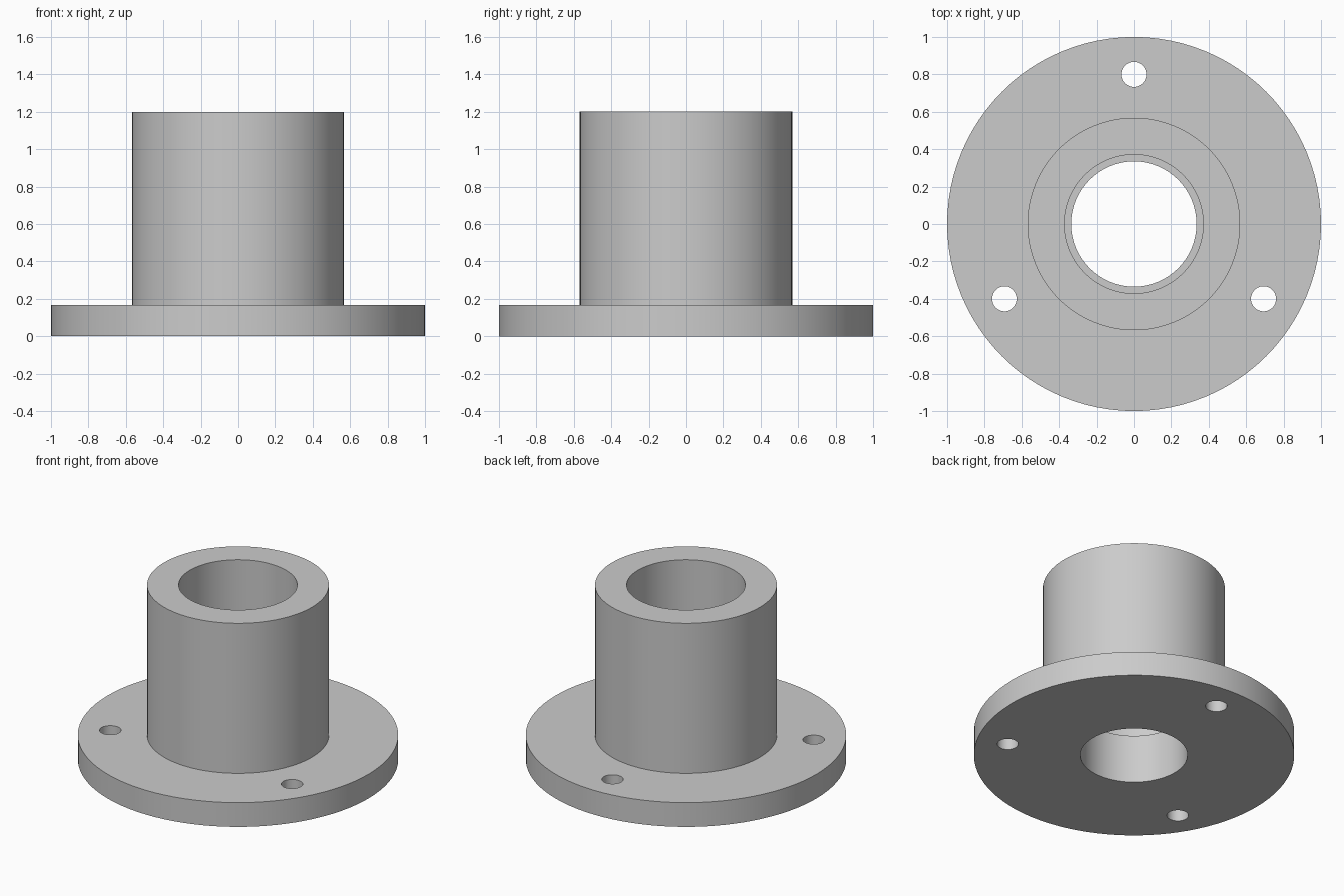
import bpy
import bmesh
from math import radians, sin, cos
from mathutils import Matrix

SEGMENTS = 96
FLANGE_R, FLANGE_H = 1.0, 0.167
SLEEVE_R, HEIGHT = 0.568, 1.2
BORE_R, COUNTERBORE_R, STEP_Z = 0.335, 0.371, 0.333
BOLT_R, BOLT_CIRCLE = 0.067, 0.8

cube = bpy.data.objects.get("Cube")
if cube:
    bpy.data.objects.remove(cube, do_unlink=True)

# Plain grey material
grey = bpy.data.materials.new("plain_grey")
grey.use_nodes = True
colour = (0.6, 0.6, 0.6, 1)
grey.diffuse_color = colour
grey.node_tree.nodes["Principled BSDF"].inputs["Base Color"].default_value = colour


def add_object(name, bm):
    bmesh.ops.recalc_face_normals(bm, faces=bm.faces)
    mesh = bpy.data.meshes.new(name)
    bm.to_mesh(mesh)
    bm.free()
    mesh.materials.append(grey)
    obj = bpy.data.objects.new(name, mesh)
    bpy.context.scene.collection.objects.link(obj)
    return obj


def lathe(name, profile):
    """Revolve a closed (radius, height) profile around z."""
    bm = bmesh.new()
    verts = [bm.verts.new((r, 0, z)) for r, z in profile]
    edges = [bm.edges.new((v, verts[i - 1])) for i, v in enumerate(verts)]
    bmesh.ops.spin(bm, geom=verts + edges, cent=(0, 0, 0), axis=(0, 0, 1),
                   angle=radians(360), steps=SEGMENTS)
    bmesh.ops.remove_doubles(bm, verts=bm.verts, dist=0.0001)
    return add_object(name, bm)


# Flange and sleeve in one turned body, with a stepped bore
body = lathe("flanged_sleeve", [
    (BORE_R, 0), (FLANGE_R, 0), (FLANGE_R, FLANGE_H), (SLEEVE_R, FLANGE_H),
    (SLEEVE_R, HEIGHT), (COUNTERBORE_R, HEIGHT), (COUNTERBORE_R, STEP_Z),
    (BORE_R, STEP_Z)])

# Three bolt holes, evenly spaced
bm = bmesh.new()
for angle in (90, 210, 330):
    a = radians(angle)
    place = Matrix.Translation((BOLT_CIRCLE * cos(a), BOLT_CIRCLE * sin(a), FLANGE_H / 2))
    bmesh.ops.create_cone(bm, cap_ends=True, segments=48, radius1=BOLT_R,
                          radius2=BOLT_R, depth=FLANGE_H * 2, matrix=place)
cutter = add_object("bolt_hole_cutter", bm)
cutter.hide_render = True

bpy.ops.object.select_all(action="DESELECT")
body.select_set(True)
bpy.context.view_layer.objects.active = body
cut = body.modifiers.new("bolt_holes", "BOOLEAN")
cut.operation = "DIFFERENCE"
cut.solver = "EXACT"
cut.object = cutter
bpy.ops.object.modifier_apply(modifier=cut.name)
bpy.data.objects.remove(cutter, do_unlink=True)

# Smooth round walls, crisp rims
bpy.ops.object.shade_smooth_by_angle(angle=radians(30))
